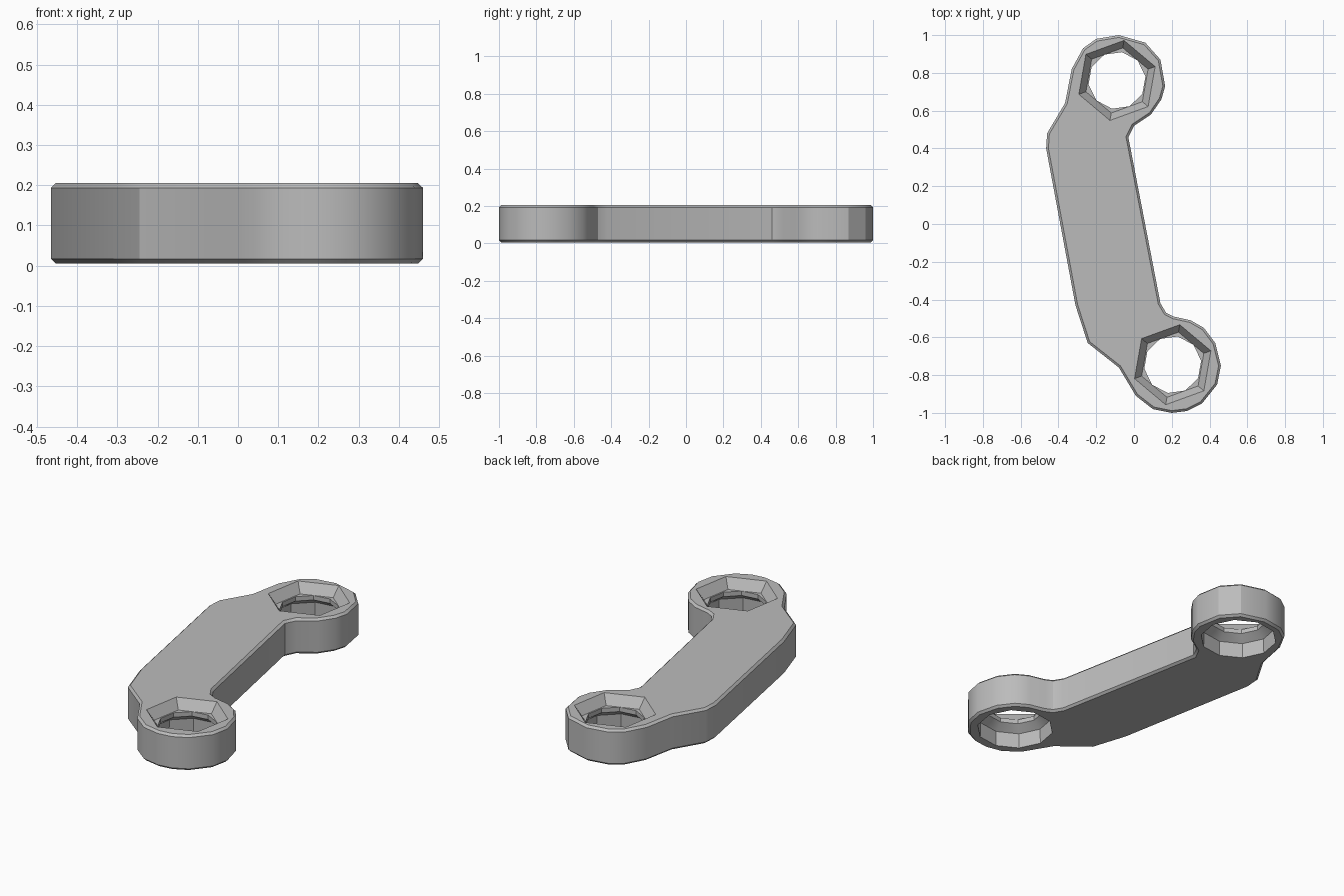
import bpy, bmesh
from math import cos, sin, pi, radians
from mathutils import Vector

cube = bpy.data.objects.get("Cube")
if cube:
    bpy.data.objects.remove(cube, do_unlink=True)

BOTTOM, TOP = 0.005, 0.205

metal = bpy.data.materials.new("plain_grey")
metal.use_nodes = True
GREY = (0.5, 0.5, 0.5, 1)
metal.diffuse_color = GREY
metal.node_tree.nodes["Principled BSDF"].inputs["Base Color"].default_value = GREY


def make_object(name, bm):
    bmesh.ops.recalc_face_normals(bm, faces=bm.faces)
    mesh = bpy.data.meshes.new(name)
    bm.to_mesh(mesh)
    bm.free()
    mesh.materials.append(metal)
    obj = bpy.data.objects.new(name, mesh)
    bpy.context.collection.objects.link(obj)
    return obj


def lofted_cutter(name, centre, sides, turn, rings):
    """Closed solid through (radius, height) rings."""
    bm = bmesh.new()
    loops = []
    for radius, z in rings:
        loops.append([bm.verts.new((centre[0] + radius * cos(turn + 2 * pi * i / sides),
                                    centre[1] + radius * sin(turn + 2 * pi * i / sides), z))
                      for i in range(sides)])
    bm.faces.new(loops[0])
    bm.faces.new(loops[-1])
    for low, high in zip(loops, loops[1:]):
        for i in range(sides):
            j = (i + 1) % sides
            bm.faces.new((low[i], low[j], high[j], high[i]))
    obj = make_object(name, bm)
    obj.hide_render = True
    obj.hide_viewport = True
    return obj


# Outline of the arm with a rounded eye at each end
outline = [(.2, -1), (.1, -.98), (.01, -.91), (-.08, -.76), (-.245, -.63), (-.31, -.43),
           (-.465, .4), (-.46, .48), (-.365, .64), (-.33, .82), (-.27, .93), (-.2, .98),
           (-.08, 1), (.06, .96), (.14, .87), (.165, .73), (.145, .66), (.09, .58),
           (0, .52), (-.03, .46), (.14, -.42), (.17, -.47), (.21, -.49), (.3, -.51),
           (.37, -.55), (.43, -.63), (.46, -.75), (.44, -.85), (.36, -.95), (.28, -.99)]
bm = bmesh.new()
base = bm.faces.new([bm.verts.new((x, y, BOTTOM)) for x, y in outline])
raised = bmesh.ops.extrude_face_region(bm, geom=[base])["geom"]
bmesh.ops.translate(bm, vec=Vector((0, 0, TOP - BOTTOM)),
                    verts=[v for v in raised if isinstance(v, bmesh.types.BMVert)])
# Chamfer the rims of the two flat faces
bmesh.ops.recalc_face_normals(bm, faces=bm.faces)
rims = [e for e in bm.edges if abs(e.verts[0].co.z - e.verts[1].co.z) < 0.01]
bmesh.ops.bevel(bm, geom=rims, offset=0.012, segments=1, affect='EDGES')
arm = make_object("link_arm", bm)

# Each eye has a wide bore below, a narrow lip and a six-sided flare above
cutters = []
for label, centre in (("back", (-.09, .76)), ("front", (.205, -.745))):
    cutters.append(lofted_cutter(label + "_bore_cutter", centre, 10, radians(8),
                                 [(.205, -.05), (.2, .09), (.152, .125), (.152, .17)]))
    cutters.append(lofted_cutter(label + "_flare_cutter", centre, 6, radians(20),
                                 [(.175, .15), (.215, TOP), (.225, TOP + .02)]))
for cutter in cutters:
    mod = arm.modifiers.new(cutter.name, 'BOOLEAN')
    mod.operation = 'DIFFERENCE'
    mod.solver = 'EXACT'
    mod.object = cutter

# Bake the cuts, then drop the helpers
depsgraph = bpy.context.evaluated_depsgraph_get()
cut_mesh = bpy.data.meshes.new_from_object(arm.evaluated_get(depsgraph))
arm.modifiers.clear()
arm.data = cut_mesh
cut_mesh.materials.clear()
cut_mesh.materials.append(metal)
for polygon in cut_mesh.polygons:
    polygon.material_index = 0
for cutter in cutters:
    bpy.data.objects.remove(cutter, do_unlink=True)

bpy.ops.object.select_all(action='DESELECT')
arm.select_set(True)
bpy.context.view_layer.objects.active = arm
bpy.ops.object.shade_smooth_by_angle(angle=radians(30))
